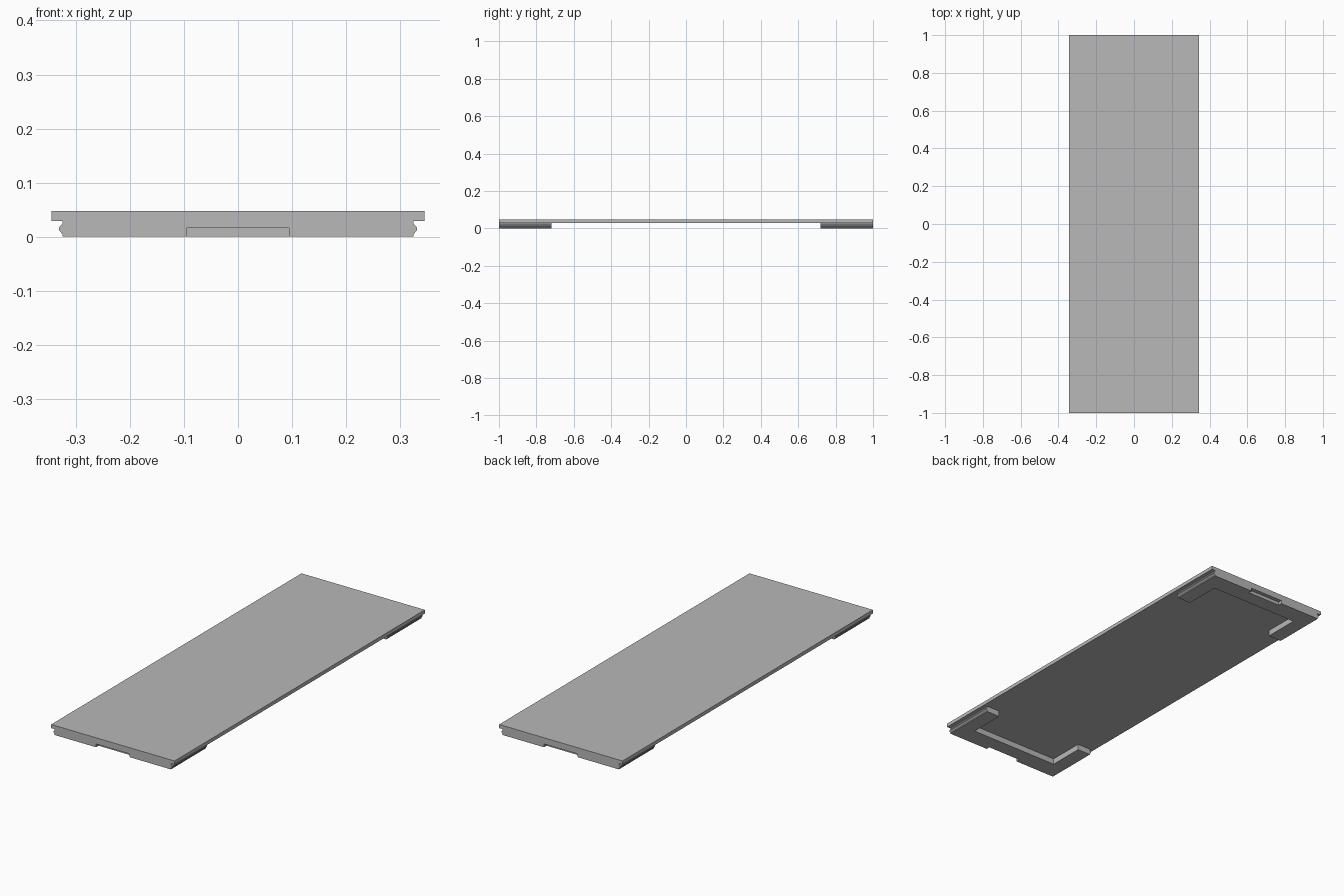
import bpy
import bmesh
from math import pi
from mathutils import Matrix, Vector

cube = bpy.data.objects.get("Cube")
if cube:
    bpy.data.objects.remove(cube, do_unlink=True)

HALF_W, HEIGHT, UNDER = 0.345, 0.048, 0.0295
FOOT_END = 0.72        # where the feet stop along the length
ARM_INNER = 0.25       # inside of the foot arms
BAR_INNER = 0.905      # inside of the foot end bar

grey = bpy.data.materials.new("light_grey")
grey.use_nodes = True
colour = (0.48, 0.48, 0.48, 1)
grey.diffuse_color = colour
grey.node_tree.nodes["Principled BSDF"].inputs["Base Color"].default_value = colour


def add_object(name, bm):
    mesh = bpy.data.meshes.new(name)
    bmesh.ops.recalc_face_normals(bm, faces=bm.faces)
    bm.to_mesh(mesh)
    bm.free()
    mesh.materials.append(grey)
    obj = bpy.data.objects.new(name, mesh)
    bpy.context.collection.objects.link(obj)
    return obj


def box(name, low, high):
    low, high = Vector(low), Vector(high)
    bm = bmesh.new()
    bmesh.ops.create_cube(bm, size=1, matrix=Matrix.Translation((low + high) / 2)
                          @ Matrix.Diagonal((*(high - low), 1)))
    return add_object(name, bm)


def extrude_profile(name, points, y0, y1):
    bm = bmesh.new()
    face = bm.faces.new([bm.verts.new((x, y0, z)) for x, z in points])
    grown = bmesh.ops.extrude_face_region(bm, geom=[face])["geom"]
    verts = [v for v in grown if isinstance(v, bmesh.types.BMVert)]
    bmesh.ops.translate(bm, verts=verts, vec=(0, y1 - y0, 0))
    return add_object(name, bm)


def cut(obj, cutter):
    cutter.hide_render = True
    mod = obj.modifiers.new("cut", "BOOLEAN")
    mod.operation, mod.solver, mod.object = "DIFFERENCE", "EXACT", cutter
    bpy.context.view_layer.objects.active = obj
    bpy.ops.object.modifier_apply(modifier=mod.name)
    bpy.data.objects.remove(cutter, do_unlink=True)


# Flat top plate
box("top_plate", (-HALF_W, -1, UNDER), (HALF_W, 1, HEIGHT))

# Front foot: ridged side profile, mirrored across x
side = [(0.325, 0), (0.325, 0.005), (0.331, 0.012), (0.331, 0.017),
        (0.325, 0.024), (0.325, UNDER)]
profile = side + [(-x, z) for x, z in reversed(side)]
foot = extrude_profile("front_foot", profile, -1, -FOOT_END)

# Inner recess leaves a U shape, and a shallow notch opens the outer end
cut(foot, box("recess_cutter", (-ARM_INNER, -BAR_INNER, -0.1), (ARM_INNER, 0, 0.1)))
cut(foot, box("notch_cutter", (-0.094, -1.1, -0.1), (0.094, -0.98, 0.0165)))

# Back foot is the same part turned around
back = bpy.data.objects.new("back_foot", foot.data)
back.rotation_euler.z = pi
bpy.context.collection.objects.link(back)
